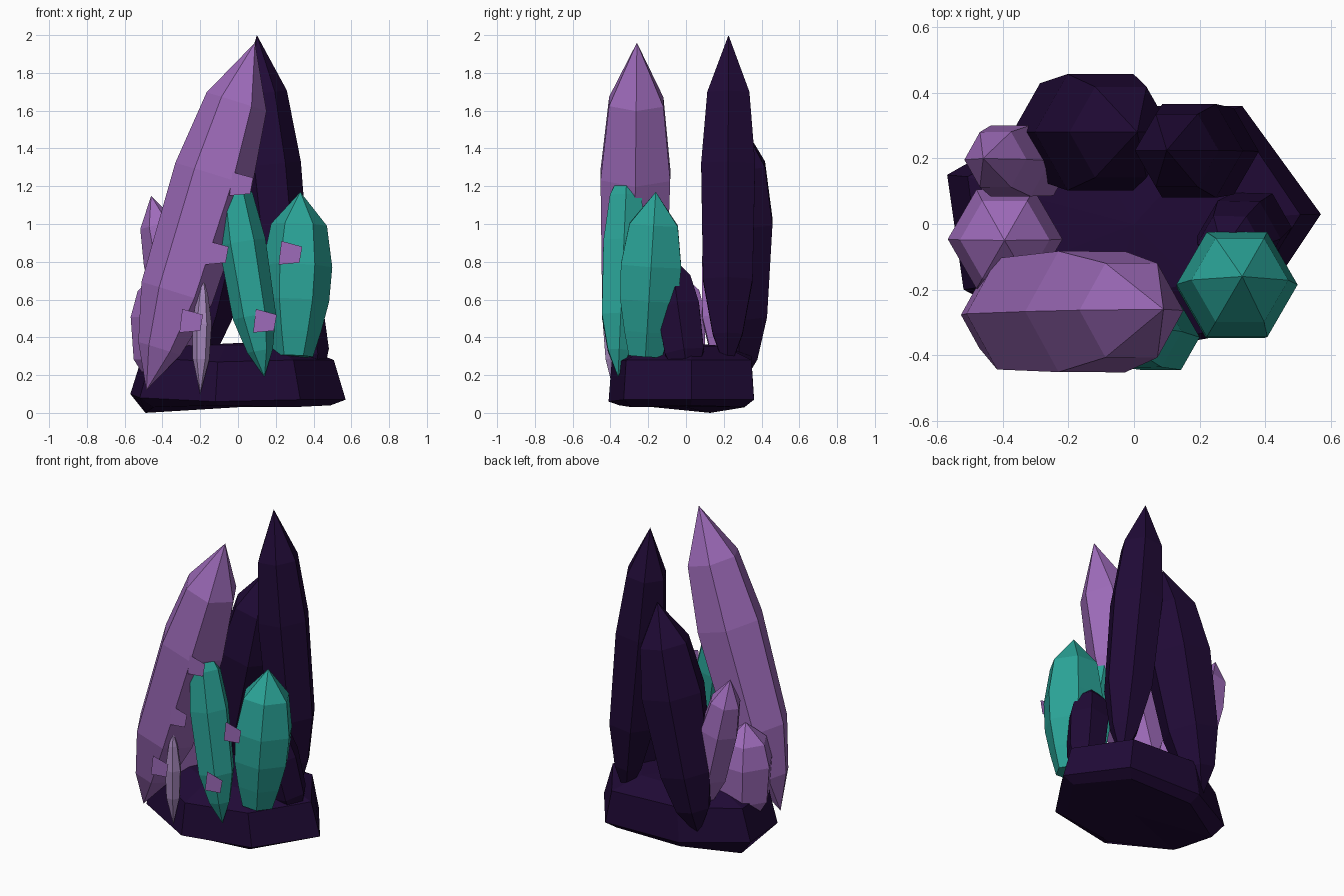
import bpy, bmesh, math
from mathutils import Vector

old = bpy.data.objects.get("Cube")
if old:
    bpy.data.objects.remove(old, do_unlink=True)


def material(name, rgb):
    lin = [(c / 255 / 12.92) if c < 11 else ((c / 255 + 0.055) / 1.055) ** 2.4 for c in rgb]
    m = bpy.data.materials.new(name)
    m.use_nodes = True
    m.diffuse_color = (*lin, 1)
    bsdf = m.node_tree.nodes["Principled BSDF"]
    bsdf.inputs["Base Color"].default_value = (*lin, 1)
    bsdf.inputs["Roughness"].default_value = 0.6
    return m


PURPLE = material("amethyst purple", (158, 107, 186))
TEAL = material("teal", (42, 163, 151))
DARK = material("dark violet", (32, 10, 54))
LILAC = material("pale lilac", (168, 138, 190))


def finish(name, bm, mat):
    mesh = bpy.data.meshes.new(name)
    bm.to_mesh(mesh)
    bm.free()
    mesh.materials.append(mat)
    obj = bpy.data.objects.new(name, mesh)
    bpy.context.collection.objects.link(obj)


def loft(bm, rings, low, high):
    """Join rings of points and close both ends with a fan to a point."""
    rows = [[bm.verts.new(p) for p in ring] for ring in rings]
    n = len(rows[0])
    for a, b in zip(rows, rows[1:]):
        for i in range(n):
            j = (i + 1) % n
            bm.faces.new((a[i], a[j], b[j], b[i]))
    for row, point in ((rows[0], low), (rows[-1], high)):
        end = bm.verts.new(point)
        for i in range(n):
            bm.faces.new((row[i], row[(i + 1) % n], end))
    bmesh.ops.recalc_face_normals(bm, faces=bm.faces)


# Share of length and share of radius for each ring of a crystal
PROFILE = [(0.12, 0.55), (0.28, 0.92), (0.62, 1.0), (0.83, 0.78)]
BLUNT = [(0.0, 0.55), (0.15, 0.75), (0.34, 0.95), (0.55, 1.0), (0.8, 0.8)]
SPINDLE = [(0.3, 0.85), (0.6, 1.0), (0.85, 0.55)]


def crystal(name, root, tip, radius, mat, profile=PROFILE):
    root, tip = Vector(root), Vector(tip)
    axis = (tip - root).normalized()
    side = (Vector((1, 0, 0)) - axis * axis.x).normalized()
    other = axis.cross(side)
    rings = []
    for t, r in profile:
        c = root.lerp(tip, t)
        rings.append([c + radius * r * (side * math.cos(k * math.pi / 3)
                                        + other * math.sin(k * math.pi / 3))
                      for k in range(6)])
    bm = bmesh.new()
    loft(bm, rings, root, tip)
    finish(name, bm, mat)


# Rock base: faceted slab with an undercut bottom and a domed top
outline = [(-0.52, -0.2), (-0.12, -0.41), (0.33, -0.33), (0.57, 0.03),
           (0.33, 0.36), (-0.2, 0.36), (-0.57, 0.15)]
bottom_z = [0.03, 0.04, 0.03, 0.04, 0.03, 0.03, 0.0]
wide_z = [0.08, 0.06, 0.07, 0.07, 0.07, 0.08, 0.1]
rim_z = [0.29, 0.27, 0.28, 0.28, 0.28, 0.3, 0.3]


def base_ring(sx, sy, heights):
    return [(x * sx, y * sy, z) for (x, y), z in zip(outline, heights)]


bm = bmesh.new()
loft(bm, [base_ring(0.86, 0.86, bottom_z), base_ring(1, 1, wide_z),
          base_ring(0.89, 0.96, rim_z), base_ring(0.55, 0.55, [0.355] * 7)],
     (0, 0, 0.03), (0, 0, 0.37))
finish("rock_base", bm, DARK)

# Crystals: name, root, tip, radius, colour, optional profile
for spec in [
    ("large_purple_crystal", (-0.485, -0.28, 0.12), (0.09, -0.26, 1.96), 0.213, PURPLE),
    ("tall_dark_crystal", (0.28, 0.22, 0.2), (0.10, 0.225, 2.0), 0.165, DARK),
    ("rear_dark_crystal", (-0.285, 0.28, 0.12), (0.01, 0.28, 1.56), 0.205, DARK,
     [(0.12, 0.55), (0.28, 0.84), (0.62, 1.0), (0.83, 0.78)]),
    ("small_dark_crystal", (0.40, 0.02, 0.12), (0.27, -0.08, 0.83), 0.13, DARK),
    ("right_teal_crystal", (0.295, -0.215, 0.3), (0.33, -0.16, 1.17), 0.185, TEAL, BLUNT),
    ("middle_teal_crystal", (0.14, -0.36, 0.19), (-0.05, -0.31, 1.34), 0.125, TEAL),
    ("short_purple_crystal", (-0.39, -0.04, 0.1), (-0.395, -0.05, 0.76), 0.175, PURPLE),
    ("back_purple_crystal", (-0.24, 0.18, 0.24), (-0.46, 0.2, 1.15), 0.125, PURPLE),
    ("front_shard", (-0.2, -0.38, 0.1), (-0.185, -0.405, 0.72), 0.052, LILAC, SPINDLE),
]:
    crystal(*spec)

# Small flat chips floating in front
CHIP = [(-0.065, -0.07), (0.045, -0.06), (0.06, 0.025), (-0.05, 0.055)]
for i, (cx, cz) in enumerate([(0.02, 1.22), (-0.11, 0.855), (0.28, 0.855),
                              (-0.245, 0.495), (0.145, 0.495)]):
    bm = bmesh.new()
    bm.faces.new([bm.verts.new((cx + x, -0.453, cz + z)) for x, z in CHIP])
    finish(f"chip_{i + 1}", bm, PURPLE)
